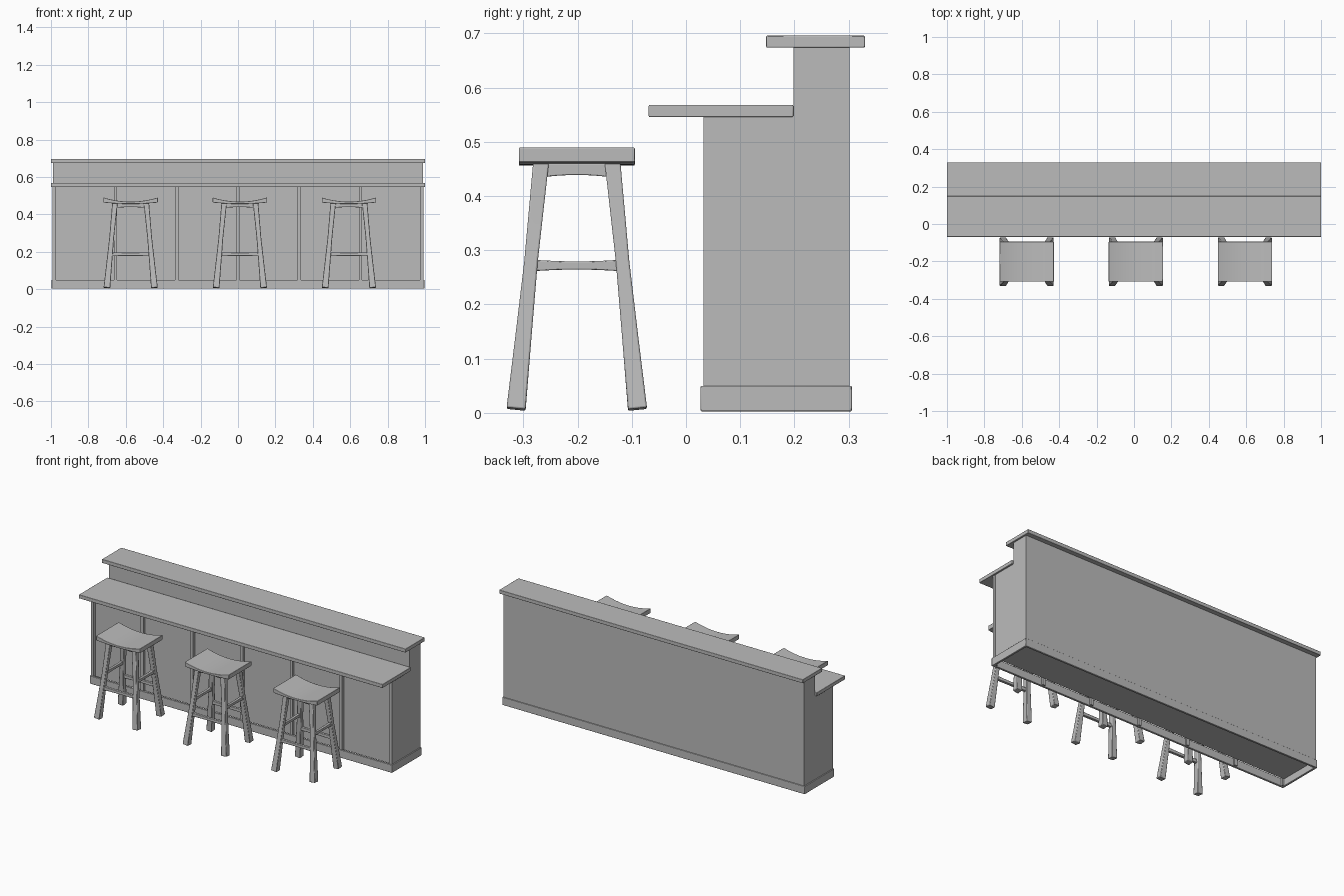
import bpy, bmesh, math
from mathutils import Vector

if "Cube" in bpy.data.objects:
    bpy.data.objects.remove(bpy.data.objects["Cube"], do_unlink=True)

GREY = (0.5, 0.5, 0.5, 1)
mat = bpy.data.materials.new("plain grey")
mat.use_nodes = True
mat.diffuse_color = GREY
mat.node_tree.nodes["Principled BSDF"].inputs["Base Color"].default_value = GREY


def finish(name, bm, bevel=0.0):
    bmesh.ops.recalc_face_normals(bm, faces=bm.faces)
    me = bpy.data.meshes.new(name)
    bm.to_mesh(me)
    bm.free()
    me.materials.append(mat)
    ob = bpy.data.objects.new(name, me)
    bpy.context.collection.objects.link(ob)
    if bevel:
        mod = ob.modifiers.new("soft edges", "BEVEL")
        mod.width = bevel
        mod.segments = 2
        mod.limit_method = "ANGLE"
        mod.angle_limit = math.radians(40)
    bpy.ops.object.select_all(action="DESELECT")
    bpy.context.view_layer.objects.active = ob
    ob.select_set(True)
    bpy.ops.object.shade_smooth_by_angle(angle=math.radians(35))
    return ob


def box(name, x0, x1, y0, y1, z0, z1, bevel=0.0):
    bm = bmesh.new()
    for v in bmesh.ops.create_cube(bm, size=1)["verts"]:
        v.co = Vector((x1 if v.co.x > 0 else x0,
                       y1 if v.co.y > 0 else y0,
                       z1 if v.co.z > 0 else z0))
    return finish(name, bm, bevel)


def loft(name, rings, bevel=0.0):
    """Skin a list of equal-length point rings and cap both ends."""
    bm = bmesh.new()
    loops = [[bm.verts.new(p) for p in ring] for ring in rings]
    n = len(loops[0])
    for a, b in zip(loops, loops[1:]):
        for i in range(n):
            j = (i + 1) % n
            bm.faces.new((a[i], a[j], b[j], b[i]))
    bm.faces.new(loops[0])
    bm.faces.new(loops[-1])
    return finish(name, bm, bevel)


# Bar body: low front block, raised back block, two worktops
box("cabinet_body", -0.99, 0.99, 0.048, 0.302, 0.045, 0.548)
box("raised_back", -0.99, 0.99, 0.198, 0.302, 0.54, 0.676)
box("lower_worktop", -1, 1, -0.069, 0.198, 0.546, 0.568, 0.002)
box("upper_worktop", -1, 1, 0.148, 0.33, 0.674, 0.696, 0.002)

# Vertical stiles on the front
for i in range(7):
    x = (i - 3) * 0.3275
    box(f"front_stile_{i + 1}", x - 0.009, x + 0.009, 0.032, 0.05, 0.006, 0.548)

# Baseboard as an open frame around the foot of the body
def rect(w, y0, y1, z):
    return [(-w, y0, z), (w, y0, z), (w, y1, z), (-w, y1, z)]

outer, inner = (0.996, 0.027, 0.306), (0.984, 0.039, 0.294)
bm = bmesh.new()
loops = [[bm.verts.new(p) for p in rect(*s, z)]
         for s, z in ((outer, 0.003), (outer, 0.05), (inner, 0.05), (inner, 0.003))]
for k in range(4):
    a, b = loops[k], loops[(k + 1) % 4]
    for i in range(4):
        j = (i + 1) % 4
        bm.faces.new((a[i], a[j], b[j], b[i]))
finish("baseboard", bm, 0.002)

# Stools
YC = -0.2015
TOP, FOOT = Vector((0.084, 0.066, 0.462)), Vector((0.127, 0.112, 0.007))


def leg_at(z):
    return FOOT.lerp(TOP, (z - FOOT.z) / (TOP.z - FOOT.z))


def stool(label, xc):
    # Saddle seat, dished across its width
    rings = []
    for i in range(17):
        u = i / 8 - 1
        x = xc + u * 0.145
        top, low = 0.468 + 0.022 * u * u, 0.456 + 0.007 * u * u
        rings.append([(x, YC - 0.107, low), (x, YC + 0.107, low),
                      (x, YC + 0.107, top), (x, YC - 0.107, top)])
    loft(f"{label}_seat", rings, 0.002)

    # Splayed legs, slimmer in the middle with heavier feet
    for sx in (-1, 1):
        for sy in (-1, 1):
            rings = []
            for z, h in ((0.007, 0.0175), (0.14, 0.015), (0.28, 0.0125), (0.462, 0.0145)):
                c = leg_at(z)
                tilt = 0.1 if z < 0.1 else 0
                rings.append([(xc + sx * (c.x + a * h), YC + sy * (c.y + b * h),
                               z + tilt * h * (a + b))
                              for a, b in ((-1, -1), (1, -1), (1, 1), (-1, 1))])
            side = "right" if sx < 0 else "left"
            end = "front" if sy < 0 else "back"
            loft(f"{label}_{end}_{side}_leg", rings, 0.003)

    # Rails between legs: along "x" (front, back) or "y" (sides)
    def rail(name, axis, s, z, h_end, h_mid, half, arch=False):
        c = leg_at(z)
        span, off = (c.x, c.y) if axis == "x" else (c.y, c.x)
        rings = []
        for i in range(9):
            u = i / 4 - 1
            h = h_mid + (h_end - h_mid) * u * u
            top = z + (h_end if arch else h)
            ring = []
            for d, zz in ((-half, z - h), (half, z - h), (half, top), (-half, top)):
                p, q = u * span, s * off + d
                ring.append((xc + p, YC + q, zz) if axis == "x" else (xc + q, YC + p, zz))
            rings.append(ring)
        loft(f"{label}_{name}", rings, 0.002)

    for s, end, side in ((-1, "front", "right"), (1, "back", "left")):
        rail(f"{end}_apron", "x", s, 0.447, 0.013, 0.008, 0.008, True)
        rail(f"{side}_apron", "y", s, 0.447, 0.013, 0.008, 0.008, True)
        rail(f"{end}_stretcher", "x", s, 0.187, 0.011, 0.0085, 0.008)
        rail(f"{side}_stretcher", "y", s, 0.272, 0.011, 0.0075, 0.008)


for label, x in (("right_stool", -0.574), ("middle_stool", 0.01), ("left_stool", 0.593)):
    stool(label, x)
